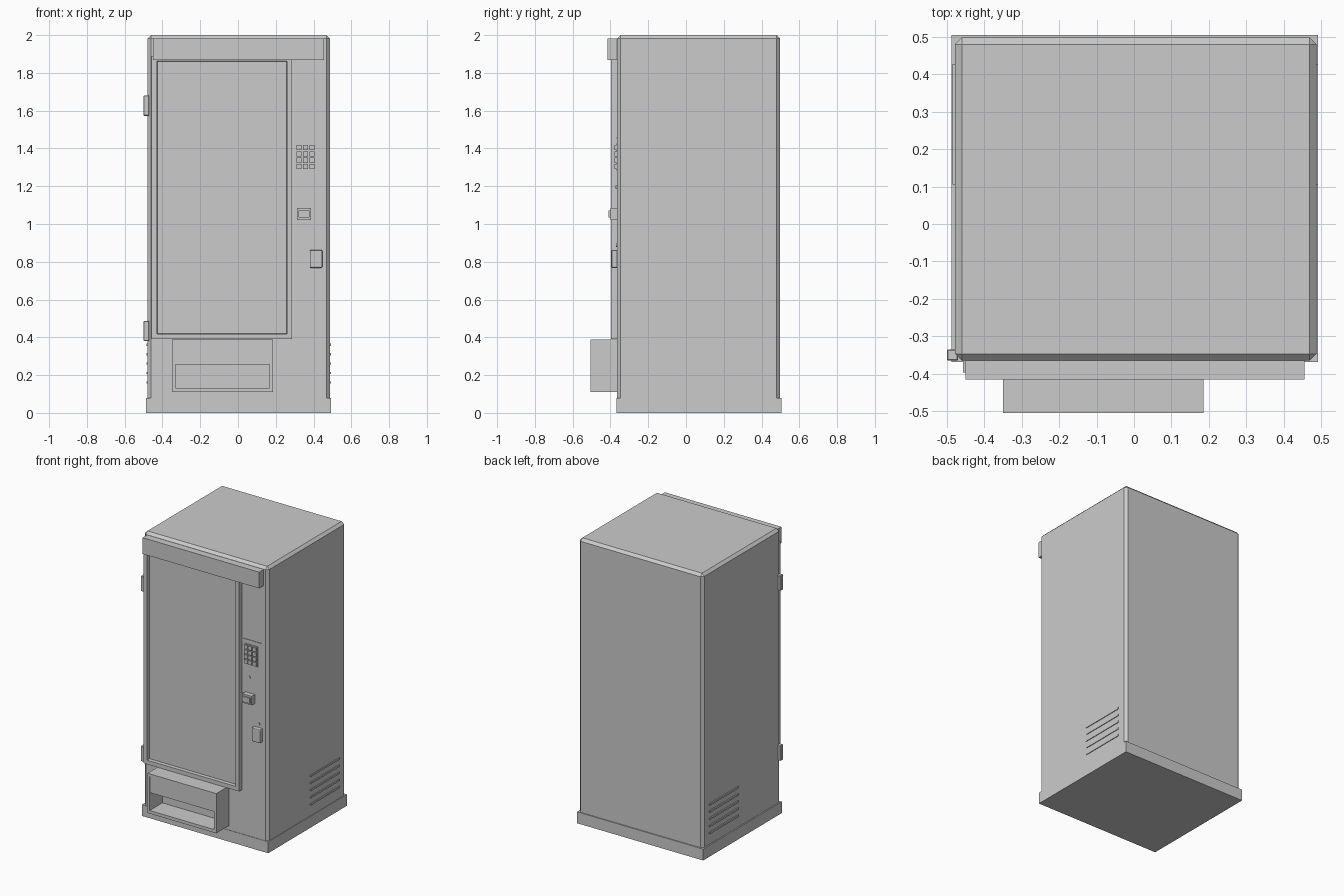
import bpy, bmesh
from mathutils import Matrix

cube = bpy.data.objects.get("Cube")
if cube:
    bpy.data.objects.remove(cube, do_unlink=True)

grey = bpy.data.materials.new("plain grey")
grey.use_nodes = True
COLOR = (0.6, 0.6, 0.6, 1)
grey.diffuse_color = COLOR
grey.node_tree.nodes["Principled BSDF"].inputs["Base Color"].default_value = COLOR


def finish(name, bm):
    mesh = bpy.data.meshes.new(name)
    bmesh.ops.recalc_face_normals(bm, faces=bm.faces)
    bm.to_mesh(mesh)
    bm.free()
    mesh.materials.append(grey)
    obj = bpy.data.objects.new(name, mesh)
    bpy.context.collection.objects.link(obj)
    return obj


def add_box(bm, x, y, z):
    """Add a box spanning the given (min, max) pairs."""
    verts = bmesh.ops.create_cube(bm, size=1)["verts"]
    for v in verts:
        for i, (low, high) in enumerate((x, y, z)):
            v.co[i] = low if v.co[i] < 0 else high
    return verts


def box(name, x, y, z, bevel=0, segments=1):
    bm = bmesh.new()
    add_box(bm, x, y, z)
    if bevel:
        bmesh.ops.bevel(bm, geom=bm.edges[:], offset=bevel, segments=segments,
                        affect='EDGES', profile=0.5)
    return finish(name, bm)


def disc(name, x, z, radius, front, back):
    bm = bmesh.new()
    place = Matrix.Translation((x, (front + back) / 2, z)) @ Matrix.Rotation(1.570796, 4, 'X')
    bmesh.ops.create_cone(bm, cap_ends=True, segments=16, radius1=radius,
                          radius2=radius, depth=back - front, matrix=place)
    return finish(name, bm)


FRONT = -0.365

# Cabinet with chamfered upright and top edges
bm = bmesh.new()
add_box(bm, (-0.478, 0.487), (FRONT, 0.498), (0.07, 2.0))
edges = [e for e in bm.edges if max(v.co.z for v in e.verts) > 1]
bmesh.ops.bevel(bm, geom=edges, offset=0.018, segments=1, affect='EDGES', profile=0.5)
finish("cabinet", bm)
box("plinth", (-0.487, 0.492), (-0.368, 0.505), (0, 0.08))

# Header and window frame with a recessed pane
box("header", (-0.45, 0.455), (-0.415, FRONT + 0.01), (1.867, 1.981))
bm = bmesh.new()
add_box(bm, (-0.457, 0.287), (-0.397, FRONT + 0.005), (0.39, 1.89))
bm.faces.ensure_lookup_table()
bm.normal_update()
pane = min(bm.faces, key=lambda f: f.calc_center_median().y)
bmesh.ops.inset_region(bm, faces=[pane], thickness=0.04)
edge = bmesh.ops.inset_region(bm, faces=[pane], thickness=0.002)
for v in pane.verts:
    v.co.y = -0.372
finish("window_frame", bm)

# Delivery bin: walls around an opening, with a flap above
bm = bmesh.new()
bin_y = (-0.505, FRONT + 0.005)
for x in ((-0.35, -0.332), (0.167, 0.185)):
    add_box(bm, x, bin_y, (0.11, 0.389))
add_box(bm, (-0.332, 0.167), bin_y, (0.11, 0.132))
add_box(bm, (-0.332, 0.167), bin_y, (0.371, 0.389))
finish("delivery_bin", bm)
box("bin_flap", (-0.332, 0.167), (-0.5, -0.488), (0.255, 0.371))

# Door hinges
for name, z in (("lower_hinge", 0.38), ("upper_hinge", 1.573)):
    box(name, (-0.5, -0.47), (FRONT, -0.335), (z, z + 0.107), 0.003)

# Side vents
for name, x in (("right_vents", (-0.485, -0.47)), ("left_vents", (0.48, 0.492))):
    bm = bmesh.new()
    for i in range(5):
        z = 0.155 + 0.05 * i
        add_box(bm, x, (0.105, 0.427), (z, z + 0.012))
    finish(name, bm)

# Keypad and display strip
bm = bmesh.new()
for row in range(4):
    for col in range(3):
        x, z = 0.31 + 0.034 * col, 1.29 + 0.034 * row
        add_box(bm, (x, x + 0.027), (-0.378, FRONT + 0.005), (z, z + 0.027))
finish("keypad_buttons", bm)
box("keypad_plate", (0.304, 0.411), (-0.369, FRONT + 0.005), (1.283, 1.426))
box("display_strip", (0.3, 0.44), (-0.369, FRONT + 0.005), (1.452, 1.458))

# Payment parts and lock
disc("return_button", 0.346, 1.195, 0.008, -0.372, FRONT + 0.005)
box("note_slot", (0.312, 0.386), (-0.4, FRONT + 0.005), (1.022, 1.085))
box("note_slot_lip", (0.32, 0.378), (-0.411, -0.398), (1.035, 1.072))
disc("lock", 0.417, 0.888, 0.01, -0.37, FRONT + 0.005)
box("handle", (0.38, 0.447), (-0.395, FRONT + 0.005), (0.767, 0.863), 0.007, 2)
